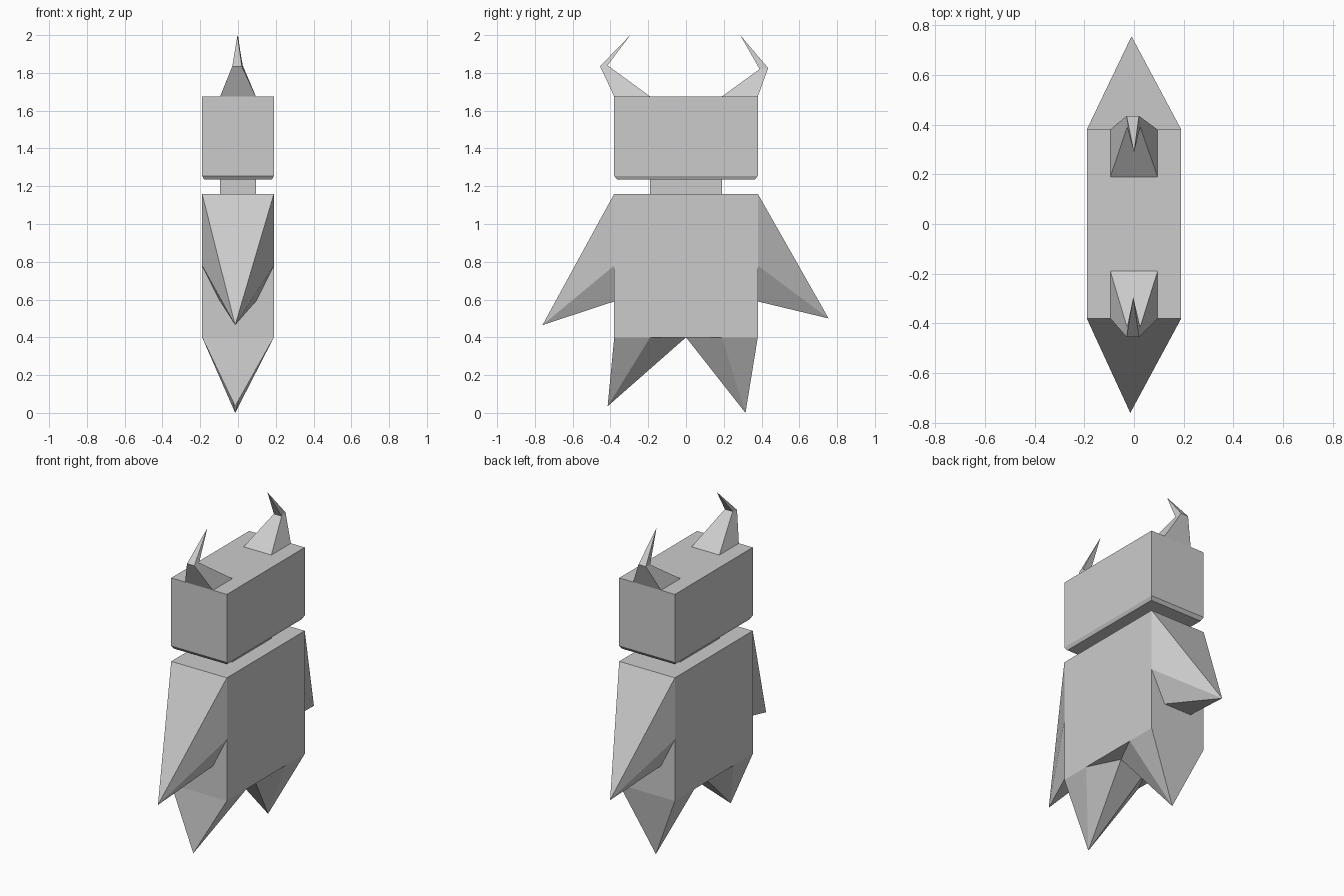
import bpy
import bmesh

if "Cube" in bpy.data.objects:
    bpy.data.objects.remove(bpy.data.objects["Cube"])


def loft(name, rings, tip=None, cap_start=False, cap_end=False):
    """Join matching rings of points with flat faces, ending in a tip or caps."""
    bm = bmesh.new()
    loops = [[bm.verts.new(p) for p in ring] for ring in rings]
    n = len(loops[0])
    for a, b in zip(loops, loops[1:]):
        for i in range(n):
            j = (i + 1) % n
            bm.faces.new((a[i], a[j], b[j], b[i]))
    if tip:
        t = bm.verts.new(tip)
        for i in range(n):
            bm.faces.new((loops[-1][i], loops[-1][(i + 1) % n], t))
    if cap_start:
        bm.faces.new(loops[0][::-1])
    if cap_end:
        bm.faces.new(loops[-1])
    bmesh.ops.recalc_face_normals(bm, faces=bm.faces)
    mesh = bpy.data.meshes.new(name)
    bm.to_mesh(mesh)
    bm.free()
    obj = bpy.data.objects.new(name, mesh)
    bpy.context.collection.objects.link(obj)
    return obj


def rect(x, y, z):
    return [(-x, -y, z), (x, -y, z), (x, y, z), (-x, y, z)]


W, D = 0.19, 0.38

# Torso, neck and head blocks
loft("torso", [rect(W, D, 0.40), rect(W, D, 1.16)], cap_start=True, cap_end=True)
loft("neck", [rect(W / 2, D / 2, 1.16), rect(W / 2, D / 2, 1.235)])
loft("head", [rect(0.18, 0.365, 1.235), rect(W, D, 1.255), rect(W, D, 1.675)],
     cap_start=True, cap_end=True)

# Slightly uneven tips per side: arm, leg, horn elbow (outer, inner), horn tip
sides = {
    "front": (-1, (-0.015, -0.76, 0.465), (-0.015, -0.415, 0.035),
              (0.455, 1.835), (0.415, 1.84), (-0.003, -0.295, 2.0)),
    "back": (1, (-0.01, 0.755, 0.50), (-0.015, 0.315, 0.0),
             (0.435, 1.825), (0.39, 1.82), (0.0, 0.287, 2.0)),
}

for label, (s, arm, leg, outer, inner, horn) in sides.items():
    # Arm spike growing out of the torso end
    loft(label + "_arm", [[(x, s * D, z) for x, z in (
        (-W, 1.16), (-W / 2, 1.16), (W / 2, 1.16), (W, 1.16), (W, 0.97), (W, 0.78),
        (W / 2, 0.59), (-W / 2, 0.59), (-W, 0.78), (-W, 0.97))]], tip=arm)
    # Leg spike below the torso
    loft(label + "_leg", [[(x, s * y, 0.40) for x, y in (
        (-W, D), (W, D), (W, D / 2), (W / 2, 0), (-W / 2, 0), (-W, D / 2))]], tip=leg)
    # Bent horn on the head
    base = [(-W / 2, s * D / 2, 1.675), (W / 2, s * D / 2, 1.675),
            (W / 2, s * D, 1.675), (-W / 2, s * D, 1.675)]
    elbow = [(x, s * y, z) for x, (y, z) in (
        (-0.028, inner), (0.025, inner), (0.02, outer), (-0.03, outer))]
    loft(label + "_horn", [base, elbow], tip=horn)
